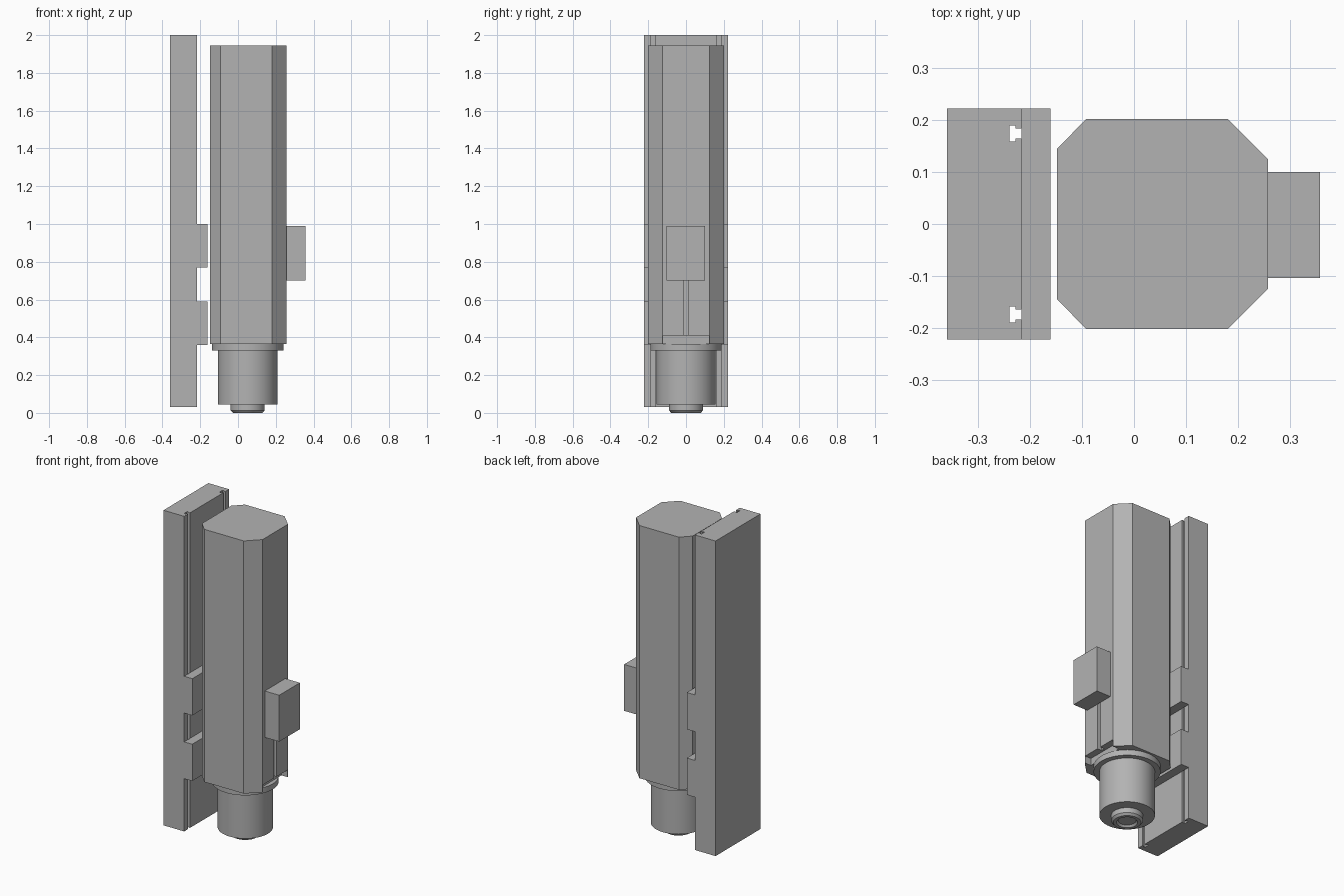
import bpy, bmesh, math

cube = bpy.data.objects.get("Cube")
if cube:
    bpy.data.objects.remove(cube, do_unlink=True)

grey = bpy.data.materials.new("machined grey")
grey.use_nodes = True
GREY = (0.45, 0.45, 0.45, 1)
grey.diffuse_color = GREY
grey.node_tree.nodes["Principled BSDF"].inputs["Base Color"].default_value = GREY


def finish(bm, name):
    bmesh.ops.recalc_face_normals(bm, faces=bm.faces)
    mesh = bpy.data.meshes.new(name)
    bm.to_mesh(mesh)
    bm.free()
    mesh.materials.append(grey)
    obj = bpy.data.objects.new(name, mesh)
    bpy.context.collection.objects.link(obj)
    return obj


def prism(name, outline, z0, z1):
    """Extrude an xy outline from z0 up to z1."""
    bm = bmesh.new()
    face = bm.faces.new([bm.verts.new((x, y, z0)) for x, y in outline])
    top = bmesh.ops.extrude_face_region(bm, geom=[face])["geom"]
    verts = [v for v in top if isinstance(v, bmesh.types.BMVert)]
    bmesh.ops.translate(bm, verts=verts, vec=(0, 0, z1 - z0))
    return finish(bm, name)


def box(name, x0, x1, y0, y1, z0, z1):
    return prism(name, [(x0, y0), (x1, y0), (x1, y1), (x0, y1)], z0, z1)


def lathe(name, profile, x, steps=64):
    """Spin an (r, z) profile about a vertical axis at x."""
    bm = bmesh.new()
    verts = [bm.verts.new((x + r, 0, z)) for r, z in profile]
    edges = [bm.edges.new(pair) for pair in zip(verts, verts[1:])]
    bmesh.ops.spin(bm, geom=verts + edges, cent=(x, 0, 0), axis=(0, 0, 1),
                   angle=math.tau, steps=steps, use_duplicate=False)
    bmesh.ops.remove_doubles(bm, verts=bm.verts, dist=0.0001)
    obj = finish(bm, name)
    bpy.ops.object.select_all(action='DESELECT')
    obj.select_set(True)
    bpy.context.view_layer.objects.active = obj
    bpy.ops.object.shade_smooth_by_angle(angle=math.radians(30))
    return obj


def cut(target, cutter):
    mod = target.modifiers.new(cutter.name, 'BOOLEAN')
    mod.operation = 'DIFFERENCE'
    mod.solver = 'EXACT'
    mod.object = cutter
    bpy.context.view_layer.objects.active = target
    bpy.ops.object.modifier_apply(modifier=mod.name)
    bpy.data.objects.remove(cutter, do_unlink=True)


# Mounting rail with two T-slots running its full height
BACK, FACE, HALF = -0.36, -0.217, 0.222
slot = [(FACE, 0.165), (-0.228, 0.165), (-0.228, 0.159), (-0.24, 0.159),
        (-0.24, 0.19), (-0.228, 0.19), (-0.228, 0.184), (FACE, 0.184)]
mirrored = [(x, -y) for x, y in reversed(slot)]
rail_outline = [(BACK, -HALF), (FACE, -HALF)] + mirrored + slot + [(FACE, HALF), (BACK, HALF)]
prism("mounting_rail", rail_outline, 0.03, 2.0)

# Carriage blocks on the rail
for label, z0 in (("lower", 0.36), ("upper", 0.77)):
    box(label + "_carriage", FACE, -0.161, -HALF, HALF, z0, z0 + 0.23)

# Chamfered motor housing
right_side = [(-0.148, -0.145), (-0.092, -0.202), (0.181, -0.202), (0.258, -0.125)]
left_side = [(x, -y) for x, y in reversed(right_side)]
housing = prism("motor_housing", right_side + left_side, 0.365, 1.945)
cut(housing, box("bottom_notch", 0.215, 0.3, -0.122, 0.122, 0.3, 0.41))
cut(housing, box("cable_groove", 0.228, 0.3, -0.014, 0.011, 0.3, 0.72))

# Connector box on the side of the housing
box("connector_box", 0.258, 0.358, -0.104, 0.1, 0.70, 0.99)

# Collar, spindle nose and stepped tip
AXIS = 0.051
lathe("collar", [(0, 0.365), (0.189, 0.365), (0.189, 0.33), (0, 0.33)], AXIS)
lathe("spindle_nose", [(0, 0.33), (0.157, 0.33), (0.157, 0.045), (0, 0.045)], AXIS)
lathe("spindle_tip", [(0, 0.045), (0.09, 0.045), (0.09, 0.013), (0.078, 0),
                      (0.06, 0), (0.05, 0.012), (0, 0.012)], AXIS)
